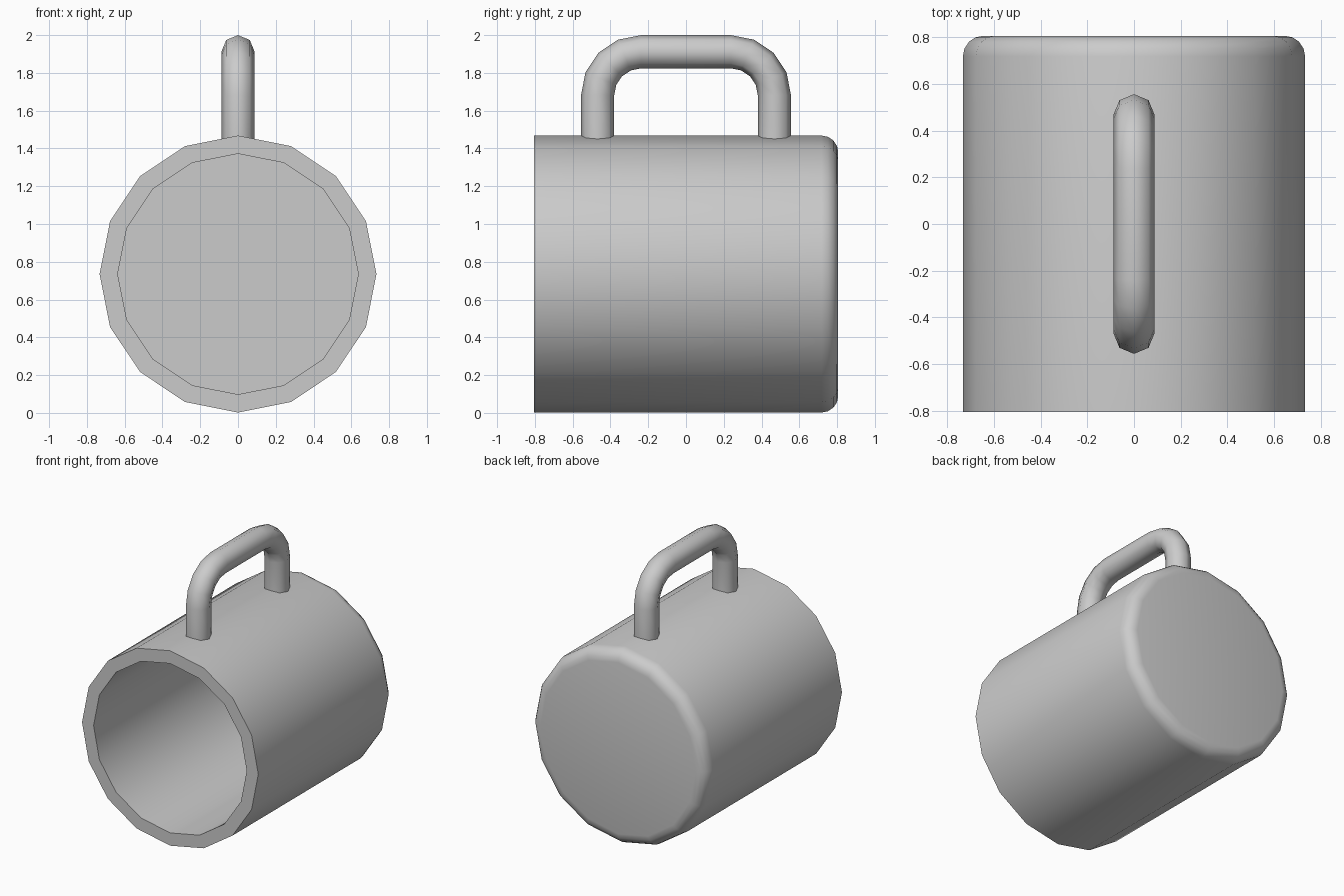
import bpy
from math import sin, cos, pi, radians

if "Cube" in bpy.data.objects:
    bpy.data.objects.remove(bpy.data.objects["Cube"])

R, RI, CZ, Y = 0.733, 0.637, 0.735, 0.806   # outer/inner radius, axis height, half length
SIDES = 16


def make_object(name, rings, cap_start=False, cap_end=False):
    """Bridge equal-length rings of points into a smooth-shaded mesh."""
    n = len(rings[0])
    verts = [p for ring in rings for p in ring]
    faces = [(i * n + j, (i + 1) * n + j, (i + 1) * n + (j + 1) % n, i * n + (j + 1) % n)
             for i in range(len(rings) - 1) for j in range(n)]
    if cap_start:
        faces.append(tuple(range(n)))
    if cap_end:
        last = (len(rings) - 1) * n
        faces.append(tuple(last + j for j in reversed(range(n))))
    mesh = bpy.data.meshes.new(name)
    mesh.from_pydata(verts, [], faces)
    obj = bpy.data.objects.new(name, mesh)
    bpy.context.collection.objects.link(obj)
    bpy.ops.object.select_all(action='DESELECT')
    obj.select_set(True)
    bpy.context.view_layer.objects.active = obj
    bpy.ops.object.mode_set(mode='EDIT')
    bpy.ops.mesh.select_all(action='SELECT')
    bpy.ops.mesh.normals_make_consistent(inside=False)
    bpy.ops.object.mode_set(mode='OBJECT')
    bpy.ops.object.shade_smooth_by_angle(angle=radians(50))
    return obj


# Mug body: inner floor, inner wall, rim, outer wall, rounded base
B = 0.088
profile = [(RI, 0.71), (RI, -Y), (R, -Y)]
profile += [(R - B + B * cos(a), Y - B + B * sin(a))
            for a in (k * pi / 8 for k in range(5))]
body_rings = [[(r * sin(2 * pi * j / SIDES), y, CZ + r * cos(2 * pi * j / SIDES))
               for j in range(SIDES)] for r, y in profile]
make_object("mug_body", body_rings, cap_start=True, cap_end=True)

# Handle: eight-sided tube swept along a rounded arch
T, BEND, CY, BZ = 0.088, 0.230, 0.238, 1.682
path = [(CY + BEND * cos(a), BZ + BEND * sin(a), a) for a in (k * pi / 8 for k in range(5))]
path += [(-y, z, pi - a) for y, z, a in reversed(path)]


def section(y, z, a):
    return [(T * sin(t), y + T * cos(t) * cos(a), z + T * cos(t) * sin(a))
            for t in (2 * pi * j / 8 for j in range(8))]


def foot(ring):
    """Drop a ring onto the sloping top facets of the body."""
    slope = (1 - cos(pi / 8)) / sin(pi / 8)
    return [(x, y, CZ + R - abs(x) * slope - 0.002) for x, y, z in ring]


arch = [section(*p) for p in path]
make_object("handle", [foot(arch[0])] + arch + [foot(arch[-1])])
